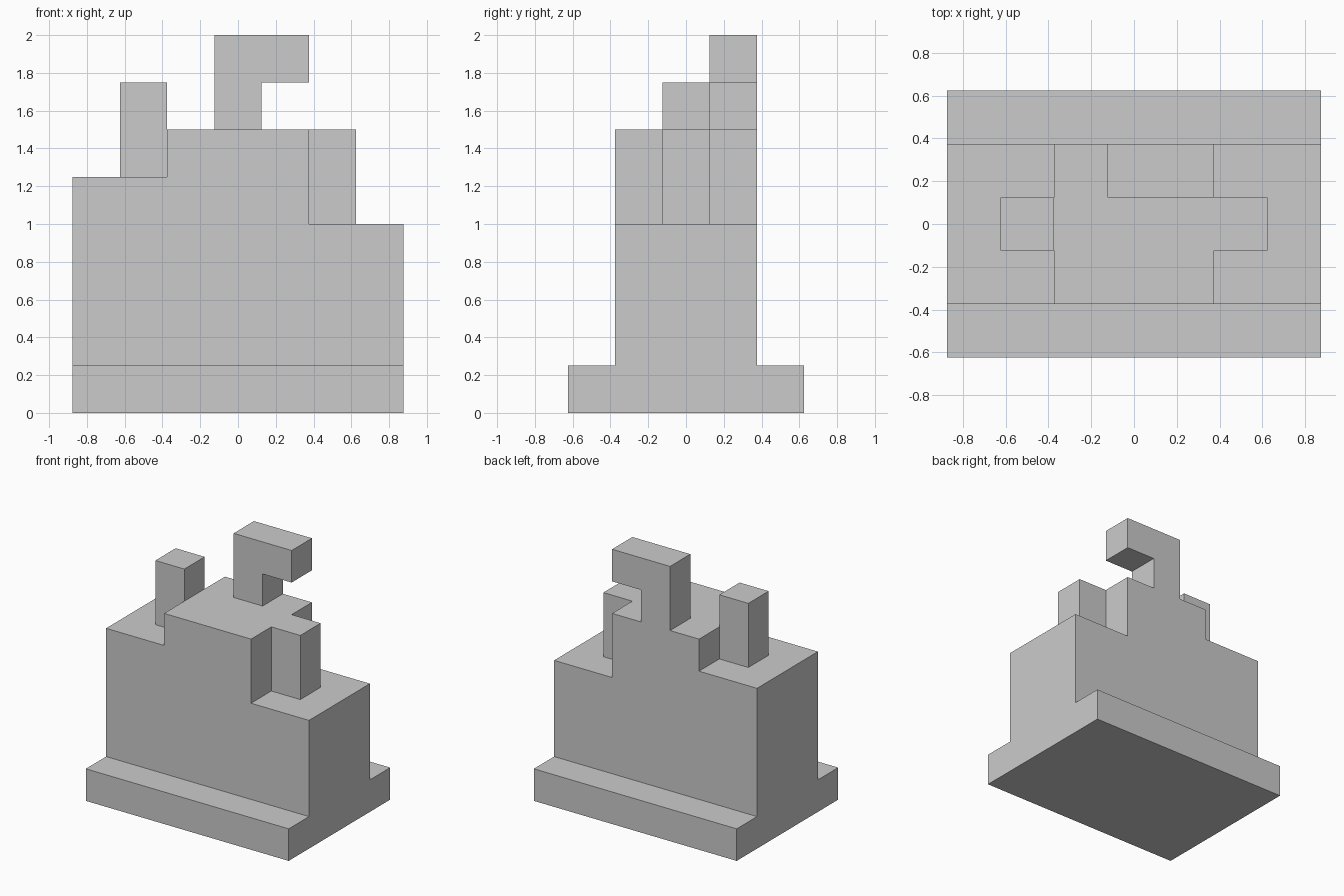
import bpy
import bmesh
from mathutils import Vector

if "Cube" in bpy.data.objects:
    bpy.data.objects.remove(bpy.data.objects["Cube"])

U = 0.25  # the whole model sits on a quarter-unit grid


def extrude_profile(name, points, y0, y1):
    """Extrude an x-z outline from y0 to y1."""
    bm = bmesh.new()
    face = bm.faces.new([bm.verts.new((x, y0, z)) for x, z in points])
    ext = bmesh.ops.extrude_face_region(bm, geom=[face], use_keep_orig=True)
    verts = [g for g in ext["geom"] if isinstance(g, bmesh.types.BMVert)]
    bmesh.ops.translate(bm, verts=verts, vec=Vector((0, y1 - y0, 0)))
    bmesh.ops.recalc_face_normals(bm, faces=bm.faces)
    mesh = bpy.data.meshes.new(name)
    bm.to_mesh(mesh)
    bm.free()
    obj = bpy.data.objects.new(name, mesh)
    bpy.context.collection.objects.link(obj)
    return obj


def box(name, x0, x1, y0, y1, z0, z1):
    return extrude_profile(name, [(x0, z0), (x1, z0), (x1, z1), (x0, z1)], y0, y1)


# Wide base slab
box("base", -0.875, 0.875, -0.625, 0.625, 0, U)

# Stepped body: left shoulder, raised middle, low right shoulder
extrude_profile("body", [
    (-0.875, U), (0.875, U), (0.875, 1.0), (0.375, 1.0),
    (0.375, 1.5), (-0.375, 1.5), (-0.375, 1.25), (-0.875, 1.25),
], -0.375, 0.375)

# Upright posts against each side of the raised middle
for name, x0, z0 in (("left_post", -0.625, 1.25), ("right_post", 0.375, 1.0)):
    box(name, x0, x0 + U, -0.125, 0.125, z0, z0 + 2 * U)

# Hooked arm standing at the back of the raised middle
extrude_profile("hooked_arm", [
    (-0.125, 1.5), (0.125, 1.5), (0.125, 1.75),
    (0.375, 1.75), (0.375, 2.0), (-0.125, 2.0),
], 0.125, 0.375)
